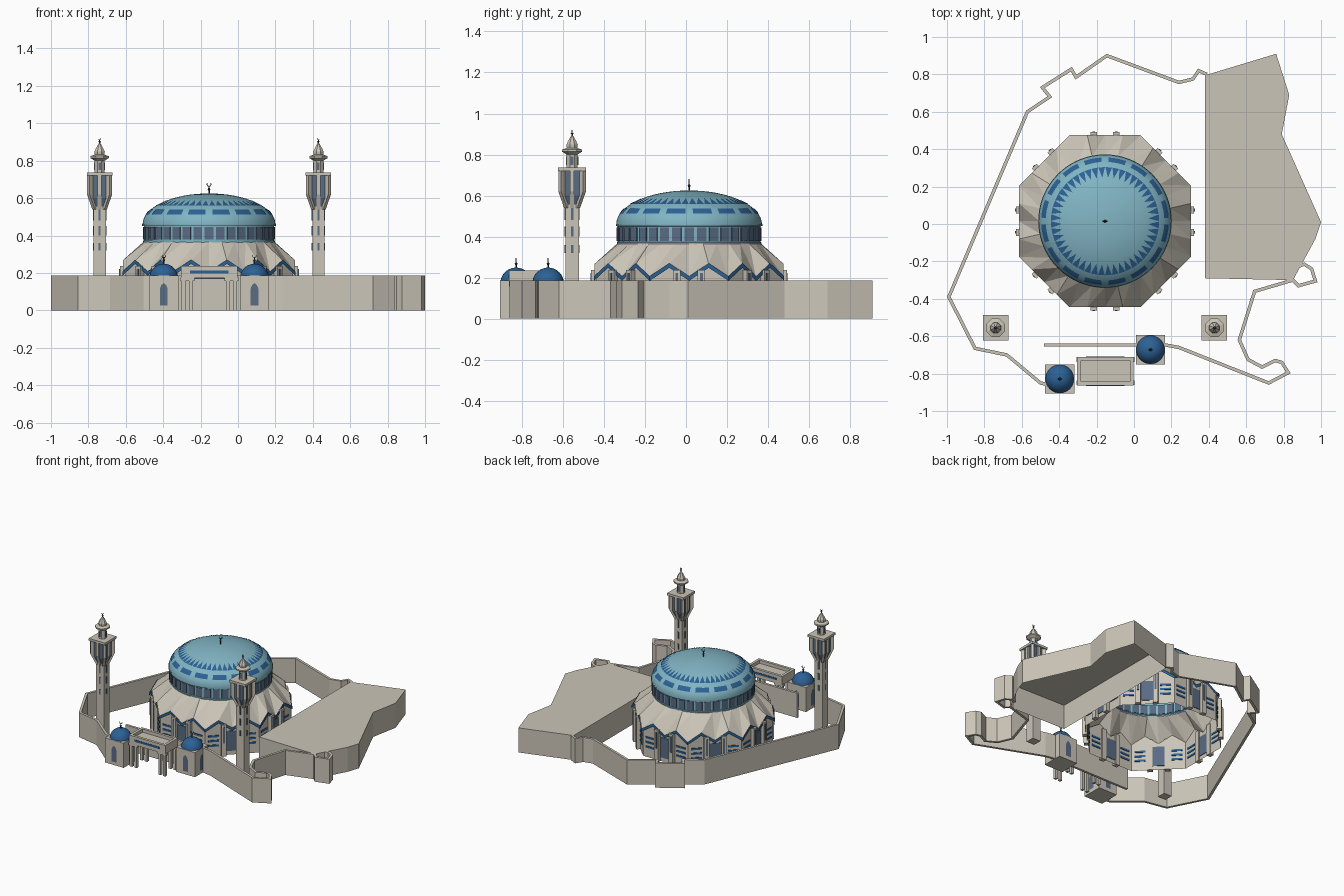
import bpy, bmesh
from math import sin, cos, pi, sqrt, radians, tan
from mathutils import Vector

cube = bpy.data.objects.get("Cube")
if cube:
    bpy.data.objects.remove(cube, do_unlink=True)


def material(name, rgb):
    m = bpy.data.materials.new(name)
    m.use_nodes = True
    m.diffuse_color = (*rgb, 1)
    m.node_tree.nodes["Principled BSDF"].inputs["Base Color"].default_value = (*rgb, 1)
    return m


STONE = material("warm stone", (0.6, 0.56, 0.48))
TEAL = material("pale teal tile", (0.22, 0.46, 0.55))
BLUE = material("deep blue tile", (0.025, 0.12, 0.3))
SLATE = material("slate glass", (0.1, 0.15, 0.23))
DARK = material("dark metal", (0.04, 0.05, 0.055))


def mesh(name, verts, faces, mat, smooth=False):
    me = bpy.data.meshes.new(name)
    me.from_pydata([tuple(v) for v in verts], [], faces)
    bm = bmesh.new()
    bm.from_mesh(me)
    bmesh.ops.recalc_face_normals(bm, faces=bm.faces)
    bm.to_mesh(me)
    bm.free()
    me.materials.append(mat)
    ob = bpy.data.objects.new(name, me)
    bpy.context.collection.objects.link(ob)
    if smooth:
        bpy.ops.object.select_all(action='DESELECT')
        ob.select_set(True)
        bpy.context.view_layer.objects.active = ob
        bpy.ops.object.shade_smooth_by_angle(angle=radians(35))
    return ob


def boxes(name, items, mat):
    """Each item: x, y, turn, width, depth, z0, z1."""
    verts, faces = [], []
    for x, y, a, w, d, z0, z1 in items:
        n = len(verts)
        for z in (z0, z1):
            for u, v in ((-1, -1), (1, -1), (1, 1), (-1, 1)):
                u, v = u * w / 2, v * d / 2
                verts.append((x + u * cos(a) - v * sin(a), y + u * sin(a) + v * cos(a), z))
        faces += [[n + i for i in f] for f in ((3, 2, 1, 0), (4, 5, 6, 7), (0, 1, 5, 4),
                                               (1, 2, 6, 5), (2, 3, 7, 6), (3, 0, 4, 7))]
    return mesh(name, verts, faces, mat)


def lathe(name, profile, n, x, y, mat, smooth=True, turn=0.0):
    verts = [(x + r * cos(turn + 2 * pi * i / n), y + r * sin(turn + 2 * pi * i / n), z)
             for r, z in profile for i in range(n)]
    faces = [(k * n + i, k * n + (i + 1) % n, (k + 1) * n + (i + 1) % n, (k + 1) * n + i)
             for k in range(len(profile) - 1) for i in range(n)]
    return mesh(name, verts, faces, mat, smooth)


def ribbon(name, path, h, t=0.018):
    """Upright wall of even thickness along a path."""
    pts = [Vector(p) for p in path]
    verts, faces = [], []
    for i, p in enumerate(pts):
        dirs = []
        if i > 0:
            dirs.append((p - pts[i - 1]).normalized())
        if i < len(pts) - 1:
            dirs.append((pts[i + 1] - p).normalized())
        d = sum(dirs, Vector((0, 0))).normalized()
        off = Vector((-d.y, d.x)) * t / 2 / max(0.5, d.dot(dirs[0]))
        verts += [(*(p + off), 0), (*(p + off), h), (*(p - off), h), (*(p - off), 0)]
    for i in range(len(pts) - 1):
        a, b = 4 * i, 4 * i + 4
        faces += [(a + k, a + (k + 1) % 4, b + (k + 1) % 4, b + k) for k in range(4)]
    e = len(verts) - 4
    faces += [(0, 1, 2, 3), (e, e + 1, e + 2, e + 3)]
    return mesh(name, verts, faces, STONE)


def finial(name, x, y, z, h):
    lathe(name + "_rod", [(0.004, z), (0.004, z + h * 0.3), (0.008, z + h * 0.4),
                          (0.003, z + h * 0.5), (0.003, z + h * 0.7)], 8, x, y, DARK)
    # crescent opening upward
    r, n = h * 0.2, 8
    verts = []
    for i in range(n + 1):
        a = radians(-90 - 120 + 240 * i / n)
        for k, dy in ((1.0, -0.003), (1.0, 0.003), (0.7, 0)):
            verts.append((x + r * k * cos(a), y + dy, z + h * 0.8 + r * k * sin(a)))
    faces = [(3 * i + k, 3 * i + (k + 1) % 3, 3 * i + 3 + (k + 1) % 3, 3 * i + 3 + k)
             for i in range(n) for k in range(3)]
    mesh(name + "_crescent", verts, faces, DARK)


WALL_H = 0.185

# perimeter walls
ribbon("west_wall", [(0.39, 0.8), (0.345, 0.82), (0.315, 0.775), (0.24, 0.757), (-0.145, 0.9),
                     (-0.31, 0.785), (-0.335, 0.828), (-0.49, 0.73), (-0.45, 0.68), (-0.57, 0.6),
                     (-0.99, -0.39), (-0.85, -0.665), (-0.68, -0.70), (-0.5, -0.85), (-0.45, -0.86)], WALL_H)
ribbon("east_wall", [(-0.48, -0.647), (0.17, -0.647), (0.24, -0.66), (0.72, -0.85), (0.825, -0.795),
                     (0.79, -0.74), (0.755, -0.73), (0.685, -0.765), (0.61, -0.725), (0.563, -0.62),
                     (0.645, -0.36), (0.85, -0.3), (0.88, -0.33), (0.97, -0.305), (0.95, -0.24),
                     (0.91, -0.215), (0.87, -0.23)], WALL_H)

# side block, open underneath
plan = [(0.38, 0.795), (0.76, 0.91), (0.83, 0.69), (0.79, 0.48), (1.0, 0.01), (0.97, -0.08), (0.85, -0.3), (0.38, -0.29)]
n = len(plan)
mesh("side_block", [(*p, z) for z in (0, WALL_H) for p in plan],
     [(i, (i + 1) % n, n + (i + 1) % n, n + i) for i in range(n)] + [tuple(range(n, 2 * n))], STONE)

# main hall: octagon with a zigzag top edge
CX, CY, APO = -0.155, 0.015, 0.46
VALLEY, PEAK, EAVE = 0.205, 0.268, 0.365


def rim(i, apo):
    """Point i of 32 along the octagon outline; corners fall on multiples of 4."""
    side, k = divmod(i % 32, 4)
    a = side * pi / 4
    u = (k / 2 - 1) * apo * tan(pi / 8)
    return CX + apo * cos(a) - u * sin(a), CY + apo * sin(a) + u * cos(a)


def strip(name, low, high, mat):
    verts = low + high
    return mesh(name, verts, [(i, (i + 1) % 32, 32 + (i + 1) % 32, 32 + i) for i in range(32)], mat)


zig = [PEAK if i % 2 else VALLEY for i in range(32)]
strip("hall_walls", [(*rim(i, APO - 0.01), 0) for i in range(32)],
      [(*rim(i, APO - 0.01), zig[i]) for i in range(32)], STONE)
eave = [(*rim(i, APO), zig[i]) for i in range(32)]
ring = []
for i in range(32):
    a = -pi / 8 + 2 * pi * i / 32
    ring.append((CX + 0.352 * cos(a), CY + 0.352 * sin(a), EAVE))
mesh("folded_roof", eave + ring,
     [f for i in range(32) for j in [(i + 1) % 32]
      for f in ((i, j, 32 + j), (i, 32 + j, 32 + i))], STONE)
strip("eave_trim", [(*rim(i, APO + 0.003), zig[i] - 0.02) for i in range(32)],
      [(*rim(i, APO + 0.003), zig[i] + 0.002) for i in range(32)], BLUE)

doors, piers, slots, bands = [], [], [], []
for s in range(8):
    a = s * pi / 4

    def on_side(u, out, w, d, z0, z1):
        r = APO - 0.01 + out
        return (CX + r * cos(a) - u * sin(a), CY + r * sin(a) + u * cos(a), a + pi / 2, w, d, z0, z1)
    doors.append(on_side(0, 0, 0.08, 0.009, 0.03, 0.18))
    for m in (-1, 1):
        piers.append(on_side(m * 0.06, 0.01, 0.036, 0.034, 0, 0.238))
        slots.append(on_side(m * 0.06, 0.027, 0.014, 0.006, 0.1, 0.222))
        bands += [on_side(m * 0.128, 0, 0.075, 0.009, z, z + 0.014) for z in (0.07, 0.105, 0.14)]
boxes("hall_doors", doors, SLATE)
boxes("hall_piers", piers, STONE)
boxes("pier_slots", slots, SLATE)
boxes("hall_tile_bands", bands, BLUE)

# drum and dome
lathe("drum", [(0.352, 0.362), (0.352, 0.372), (0.348, 0.374), (0.348, 0.45), (0.357, 0.452), (0.357, 0.462)],
      72, CX, CY, TEAL)
boxes("drum_windows", [(CX + 0.348 * cos(a), CY + 0.348 * sin(a), a + pi / 2, 0.046, 0.009, 0.378, 0.445)
                       for a in [2 * pi * i / 36 for i in range(36)]], SLATE)
R, H, BASE = 0.355, 0.165, 0.46
lathe("main_dome", [(R * cos(t), BASE + H * sin(t)) for t in [pi / 2 * i / 16 for i in range(16)]]
      + [(0.0005, BASE + H)], 64, CX, CY, TEAL)


def on_dome(a, z, lift=1.01):
    r = R * sqrt(1 - ((z - BASE) / H) ** 2) * lift
    return CX + r * cos(a), CY + r * sin(a), BASE + (z - BASE) * lift


verts, faces = [], []
for d in range(16):
    for k in range(5):
        a = 2 * pi / 16 * (d + 0.5 + 0.72 * (k / 4 - 0.5))
        verts += [on_dome(a, z) for z in (0.511, 0.524, 0.537)]
        if k:
            b = len(verts) - 6
            faces += [(b, b + 3, b + 4, b + 1), (b + 1, b + 4, b + 5, b + 2)]
mesh("dome_dashes", verts, faces, BLUE)
verts = [on_dome(2 * pi / 48 * (i + u), z, 1.013) for i in range(48) for u, z in ((0, 0.558), (0.95, 0.558), (0.475, 0.586))]
mesh("dome_triangles", verts, [(3 * i, 3 * i + 1, 3 * i + 2) for i in range(48)], BLUE)
finial("dome_finial", CX, CY, 0.622, 0.065)

# minarets
for side, mx in (("right", -0.74), ("left", 0.43)):
    my, tag = -0.555, side + "_minaret_"
    quarter = [i * pi / 2 for i in range(4)]
    boxes(tag + "shaft", [(mx, my, 0, 0.066, 0.066, 0, 0.6)], STONE)
    boxes(tag + "shaft_windows", [(mx + 0.033 * sin(a), my - 0.033 * cos(a), a, 0.012, 0.006, z, z + h)
                                  for a in quarter for z, h in ((0.32, 0.04), (0.4, 0.05), (0.48, 0.06))], SLATE)
    lathe(tag + "lantern_glass", [(0.046, 0.555), (0.07, 0.6), (0.07, 0.722)], 4, mx, my, SLATE, False, pi / 4)
    # flared ribs around the lantern
    verts, faces = [], []
    for i in range(8):
        a, k = i * pi / 4, sqrt(2) * 0.97 if i % 2 else 1
        for t in (-0.01, 0.01):
            for r, z in ((0.02, 0.54), (0.033, 0.54), (0.062, 0.62), (0.062, 0.722), (0.02, 0.722)):
                r *= k
                verts.append((mx + r * cos(a) - t * sin(a), my + r * sin(a) + t * cos(a), z))
        b = 10 * i
        faces += [[b + j for j in range(5)], [b + 5 + j for j in range(5)]]
        faces += [(b + j, b + (j + 1) % 5, b + 5 + (j + 1) % 5, b + 5 + j) for j in range(5)]
    mesh(tag + "ribs", verts, faces, STONE)
    boxes(tag + "balcony", [(mx, my, 0, 0.136, 0.136, 0.72, 0.737)], STONE)
    lathe(tag + "turret", [(0.029, 0.735), (0.029, 0.8), (0.053, 0.814), (0.053, 0.824), (0.028, 0.832),
                           (0.03, 0.848), (0.022, 0.865), (0.01, 0.885), (0.0005, 0.897)],
          8, mx, my, STONE, False, pi / 8)
    boxes(tag + "turret_windows", [(mx + 0.027 * sin(a), my - 0.027 * cos(a), a, 0.014, 0.006, 0.75, 0.79)
                                   for a in quarter], SLATE)
    finial(tag + "finial", mx, my, 0.888, 0.036)

# domed gatehouses
for side, gx, gy in (("right", -0.397, -0.828), ("left", 0.088, -0.672)):
    tag = side + "_gatehouse_"
    boxes(tag + "body", [(gx, gy, 0, 0.156, 0.156, 0, WALL_H)], STONE)
    lathe(tag + "dome", [(0.077 * cos(t), 0.172 + 0.077 * sin(t)) for t in [pi / 2 * i / 10 for i in range(10)]]
          + [(0.0005, 0.249)], 32, gx, gy, BLUE)
    finial(tag + "finial", gx, gy, 0.246, 0.055)
    arch = [(-0.021, 0.025), (0.021, 0.025), (0.021, 0.115), (0.013, 0.135), (0, 0.146), (-0.013, 0.135), (-0.021, 0.115)]
    verts = []
    for a in [i * pi / 2 for i in range(4)]:
        verts += [(gx + u * cos(a) + 0.081 * sin(a), gy + u * sin(a) - 0.081 * cos(a), z) for u, z in arch]
    mesh(tag + "windows", verts, [tuple(range(7 * i, 7 * i + 7)) for i in range(4)], SLATE)

# entrance canopy with a sunken roof, on clustered columns
PX, PY = -0.153, -0.787
canopy = boxes("entrance_canopy", [(PX, PY, 0, 0.302, 0.152, 0.172, 0.236)], STONE)
bm = bmesh.new()
bm.from_mesh(canopy.data)
top = max(bm.faces, key=lambda f: f.calc_center_median().z)
bmesh.ops.inset_region(bm, faces=[top], thickness=0.028)
lid = bmesh.ops.extrude_face_region(bm, geom=[top])["geom"]
bmesh.ops.translate(bm, vec=(0, 0, -0.025), verts=[v for v in lid if isinstance(v, bmesh.types.BMVert)])
bmesh.ops.delete(bm, geom=[top], context='FACES_ONLY')
bm.to_mesh(canopy.data)
bm.free()
boxes("canopy_sign", [(PX, PY + m * 0.076, 0, 0.205, 0.006, 0.198, 0.213) for m in (-1, 1)], BLUE)
boxes("canopy_ceiling", [(PX, PY, 0, 0.26, 0.11, 0.167, 0.173)], SLATE)
boxes("canopy_columns", [(PX + u, PY + v, 0, 0.02, 0.02, 0, 0.175)
                         for u in (-0.138, -0.1, 0.1, 0.138) for v in (-0.062, 0.062)], STONE)
boxes("column_brackets", [(PX + m * 0.118, PY + v, 0, 0.075, 0.026, 0.158, 0.175)
                          for m in (-1, 1) for v in (-0.062, 0.062)], STONE)
